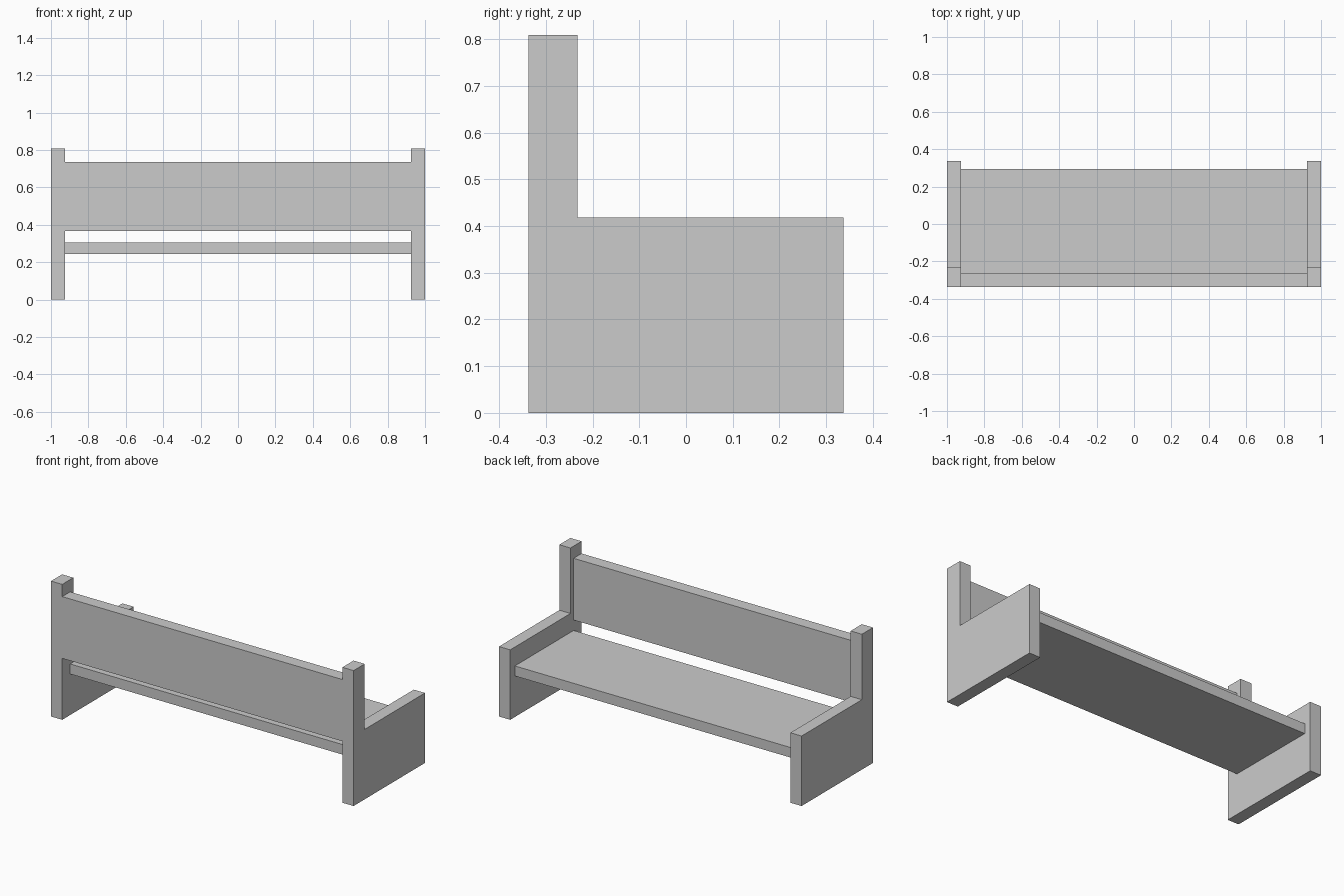
import bpy, bmesh

if "Cube" in bpy.data.objects:
    bpy.data.objects.remove(bpy.data.objects["Cube"])


def prism(name, profile, x0, x1):
    """Extrude a (y, z) outline along x from x0 to x1."""
    bm = bmesh.new()
    face = bm.faces.new([bm.verts.new((x0, y, z)) for y, z in profile])
    res = bmesh.ops.extrude_face_region(bm, geom=[face])
    verts = [v for v in res["geom"] if isinstance(v, bmesh.types.BMVert)]
    bmesh.ops.translate(bm, verts=verts, vec=(x1 - x0, 0, 0))
    bmesh.ops.recalc_face_normals(bm, faces=bm.faces)
    mesh = bpy.data.meshes.new(name)
    bm.to_mesh(mesh)
    bm.free()
    obj = bpy.data.objects.new(name, mesh)
    bpy.context.collection.objects.link(obj)
    return obj


def rect(y0, y1, z0, z1):
    return [(y0, z0), (y1, z0), (y1, z1), (y0, z1)]


INNER, OUTER, DEPTH = 0.926, 1.0, 0.337

# L-shaped end panels: low armrest slab with a tall post
end_profile = [(-DEPTH, 0), (DEPTH, 0), (DEPTH, 0.418),
               (-0.232, 0.418), (-0.232, 0.809), (-DEPTH, 0.809)]
for side, a, b in (("left", -OUTER, -INNER), ("right", INNER, OUTER)):
    prism(f"{side}_end_panel", end_profile, a, b)

# Backrest board, flush with the outer face of the posts
prism("backrest", rect(-DEPTH, -0.262, 0.367, 0.736), -INNER, INNER)

# Seat board spanning the end panels
prism("seat", rect(-0.262, 0.293, 0.245, 0.305), -INNER, INNER)
